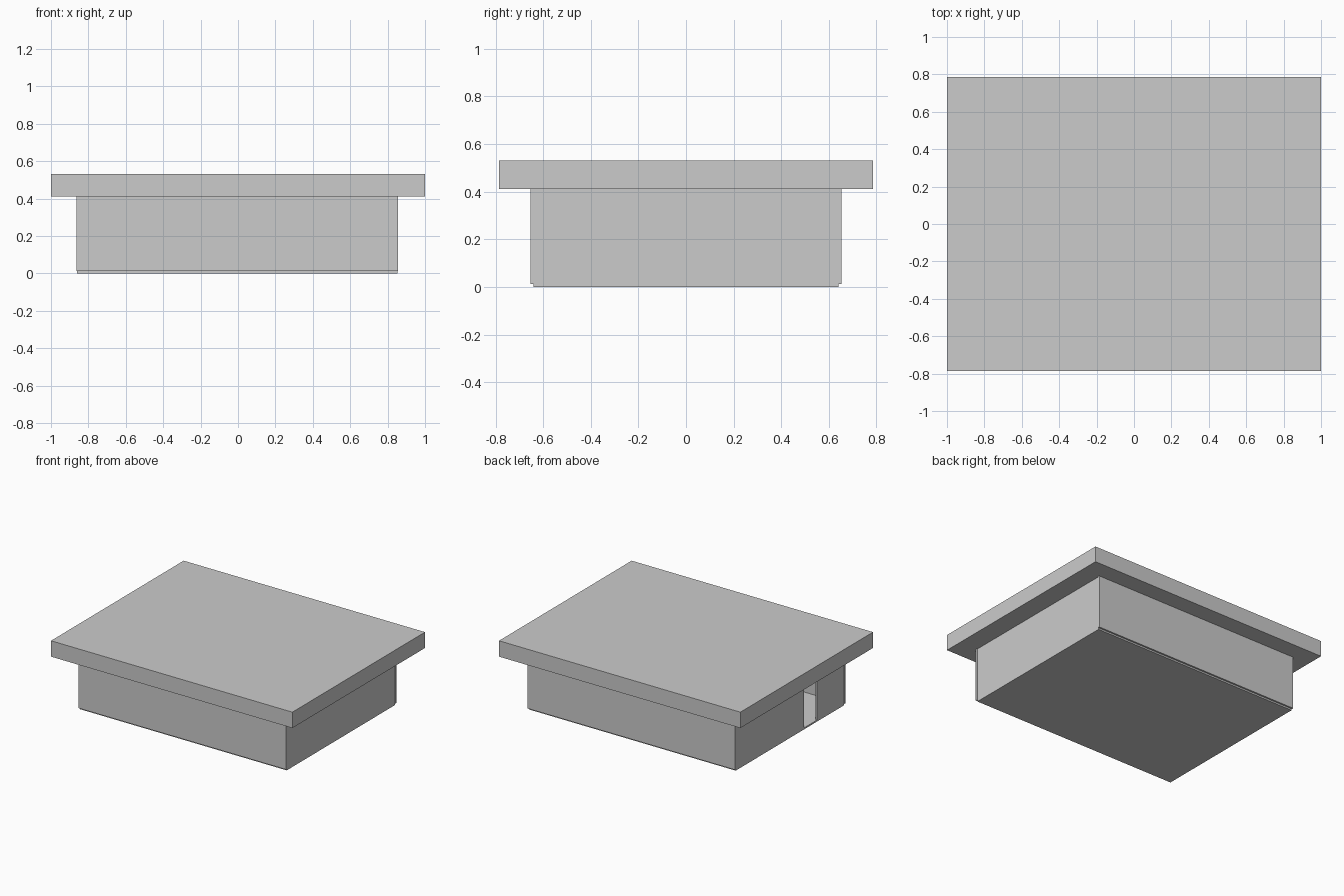
import bpy, bmesh
from mathutils import Vector

if "Cube" in bpy.data.objects:
    bpy.data.objects.remove(bpy.data.objects["Cube"])

# Key dimensions
FLOOR_TOP, WALL_TOP, ROOF_TOP = 0.012, 0.412, 0.531
X0, X1 = -0.864, 0.856      # outer ends of the front and back walls
Y = 0.653                   # outer faces of the front and back walls
T = 0.013                   # wall thickness
INSET = 0.004               # side walls sit slightly inside the long walls


def extrude(name, profile, direction):
    """Flat polygon extruded along a vector into a closed solid."""
    bm = bmesh.new()
    face = bm.faces.new([bm.verts.new(p) for p in profile])
    res = bmesh.ops.extrude_face_region(bm, geom=[face], use_keep_orig=True)
    moved = [g for g in res["geom"] if isinstance(g, bmesh.types.BMVert)]
    bmesh.ops.translate(bm, verts=moved, vec=Vector(direction))
    bmesh.ops.recalc_face_normals(bm, faces=bm.faces)
    mesh = bpy.data.meshes.new(name)
    bm.to_mesh(mesh)
    bm.free()
    obj = bpy.data.objects.new(name, mesh)
    bpy.context.collection.objects.link(obj)
    return obj


def box(name, x0, x1, y0, y1, z0, z1):
    base = [(x0, y0, z0), (x1, y0, z0), (x1, y1, z0), (x0, y1, z0)]
    return extrude(name, base, (0, 0, z1 - z0))


# Floor slab and overhanging flat roof
inner = Y - T
box("floor", X0 + INSET, X1 - INSET, -inner, inner, 0, FLOOR_TOP)
box("roof", -1, 1, -0.785, 0.785, WALL_TOP, ROOF_TOP)

# Long walls and the plain right wall
box("front_wall", X0, X1, -Y, -inner, FLOOR_TOP, WALL_TOP)
box("back_wall", X0, X1, inner, Y, FLOOR_TOP, WALL_TOP)
box("right_wall", X1 - INSET - T, X1 - INSET, -inner, inner, FLOOR_TOP, WALL_TOP)

# Left wall: one profile notched by the doorway
d0, d1, door_top = -0.325, -0.17, 0.34
outline = [(-inner, FLOOR_TOP), (d0, FLOOR_TOP), (d0, door_top), (d1, door_top),
           (d1, FLOOR_TOP), (inner, FLOOR_TOP), (inner, WALL_TOP), (-inner, WALL_TOP)]
extrude("left_wall", [(X0 + INSET, y, z) for y, z in outline], (T, 0, 0))
